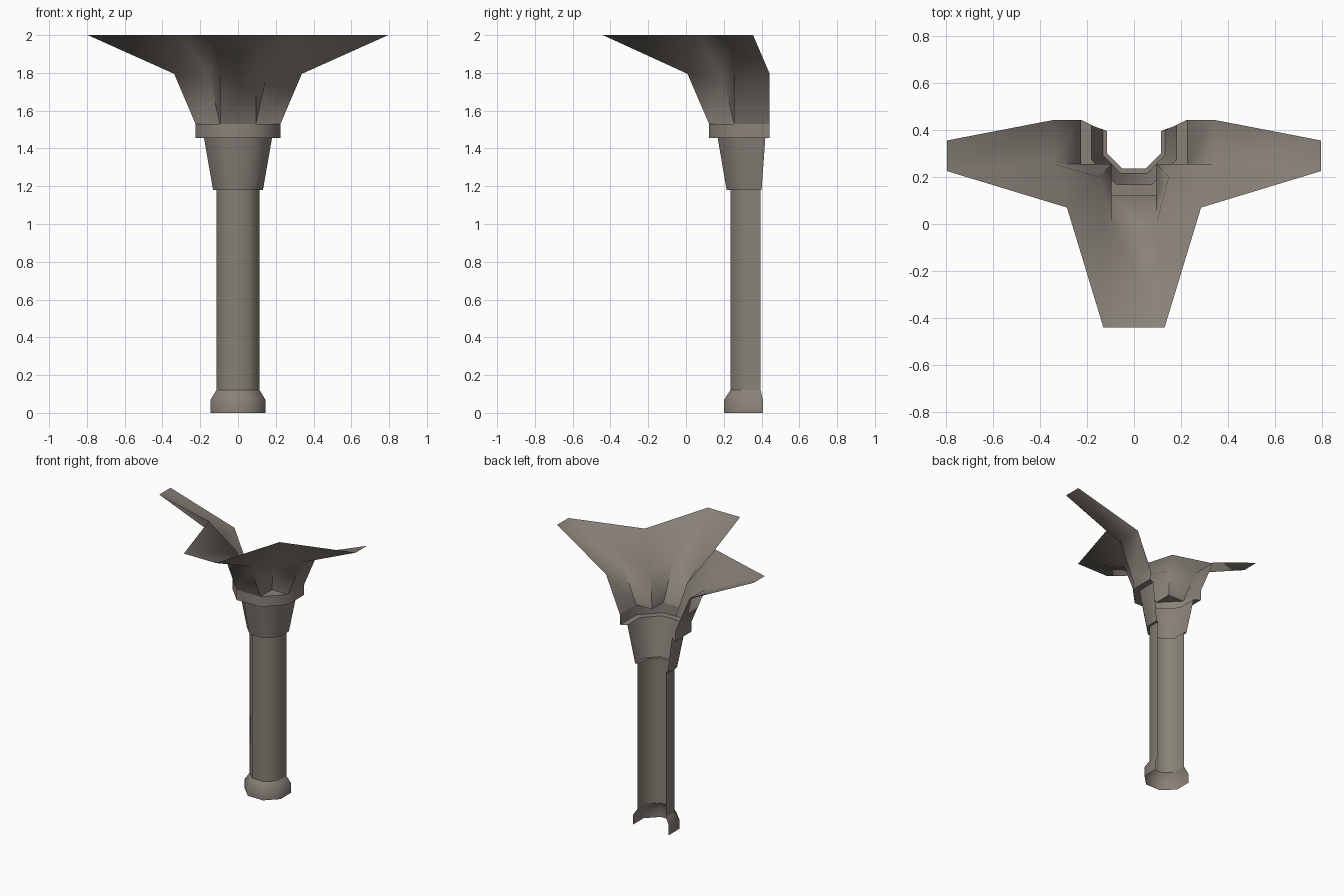
import bpy, bmesh, math

if "Cube" in bpy.data.objects:
    bpy.data.objects.remove(bpy.data.objects["Cube"])

def material(name, rgb):
    m = bpy.data.materials.new(name)
    m.diffuse_color = (*rgb, 1)
    m.use_nodes = True
    m.node_tree.nodes["Principled BSDF"].inputs["Base Color"].default_value = m.diffuse_color
    return m

STONE = material("warm grey stone", (0.25, 0.222, 0.19))
SHAFT = material("olive grey stone", (0.243, 0.22, 0.178))

def mirrored(half, z):
    """Open ring: right half from back to front, then the mirrored left half."""
    right = [(x, y, z) for x, y in half]
    return right + [(-x, y, z) for x, y, z in reversed(right)]

def half_octagon(width, back, front, shoulder, nose, z):
    return mirrored([(width, back), (width, shoulder), (nose, front)], z)

def loft(name, rings, mat, angle=60, extra_faces=()):
    """Skin an open-backed shell through the rings."""
    bm = bmesh.new()
    vs = [[bm.verts.new(p) for p in ring] for ring in rings]
    for a, b in zip(vs, vs[1:]):
        for i in range(len(a) - 1):
            bm.faces.new((a[i + 1], a[i], b[i], b[i + 1]))
    for tri in extra_faces:
        bm.faces.new([vs[0][i] for i in tri])
    me = bpy.data.meshes.new(name)
    bm.to_mesh(me)
    bm.free()
    me.materials.append(mat)
    ob = bpy.data.objects.new(name, me)
    bpy.context.collection.objects.link(ob)
    bpy.ops.object.select_all(action='DESELECT')
    ob.select_set(True)
    bpy.context.view_layer.objects.active = ob
    bpy.ops.object.shade_smooth_by_angle(angle=math.radians(angle))
    return ob

# Half-octagon outlines of the shaft and collar
shaft = (0.115, 0.395, 0.235, 0.30, 0.05)
neck_low = (0.132, 0.40, 0.215, 0.292, 0.056)
neck_top = (0.18, 0.42, 0.168, 0.272, 0.076)
collar = (0.225, 0.443, 0.122, 0.255, 0.096)
foot = (0.145, 0.407, 0.202, 0.285, 0.062)

# Foot of the column
loft("column_base", [half_octagon(*foot, 0), half_octagon(*foot, 0.07),
                     half_octagon(*shaft, 0.12)], STONE)

# Shaft
loft("column_shaft", [half_octagon(*shaft, 0.12), half_octagon(*shaft, 1.18)], SHAFT)

# Flared neck and collar with small horizontal steps
loft("capital", [half_octagon(*shaft, 1.18), half_octagon(*neck_low, 1.18),
                 half_octagon(*neck_top, 1.455), half_octagon(*collar, 1.455),
                 half_octagon(*collar, 1.53)], STONE)

# Three-armed vault springing from the collar, with corner ledges
r0 = mirrored([(0.225, 0.443), (0.225, 0.255), (0.096, 0.255), (0.096, 0.122)], 1.53)
r1 = mirrored([(0.338, 0.443), (0.338, 0.255), (0.148, 0.20), (0.096, 0.008)], 1.795)
r2 = mirrored([(0.795, 0.355), (0.795, 0.225), (0.285, 0.07), (0.13, -0.44)], 2.0)
for i in (2, 5):  # valley corners sit a little lower
    r1[i] = (r1[i][0], r1[i][1], 1.765)
loft("vault_arms", [r0, r1, r2], STONE, extra_faces=[(1, 2, 3), (4, 5, 6)])
